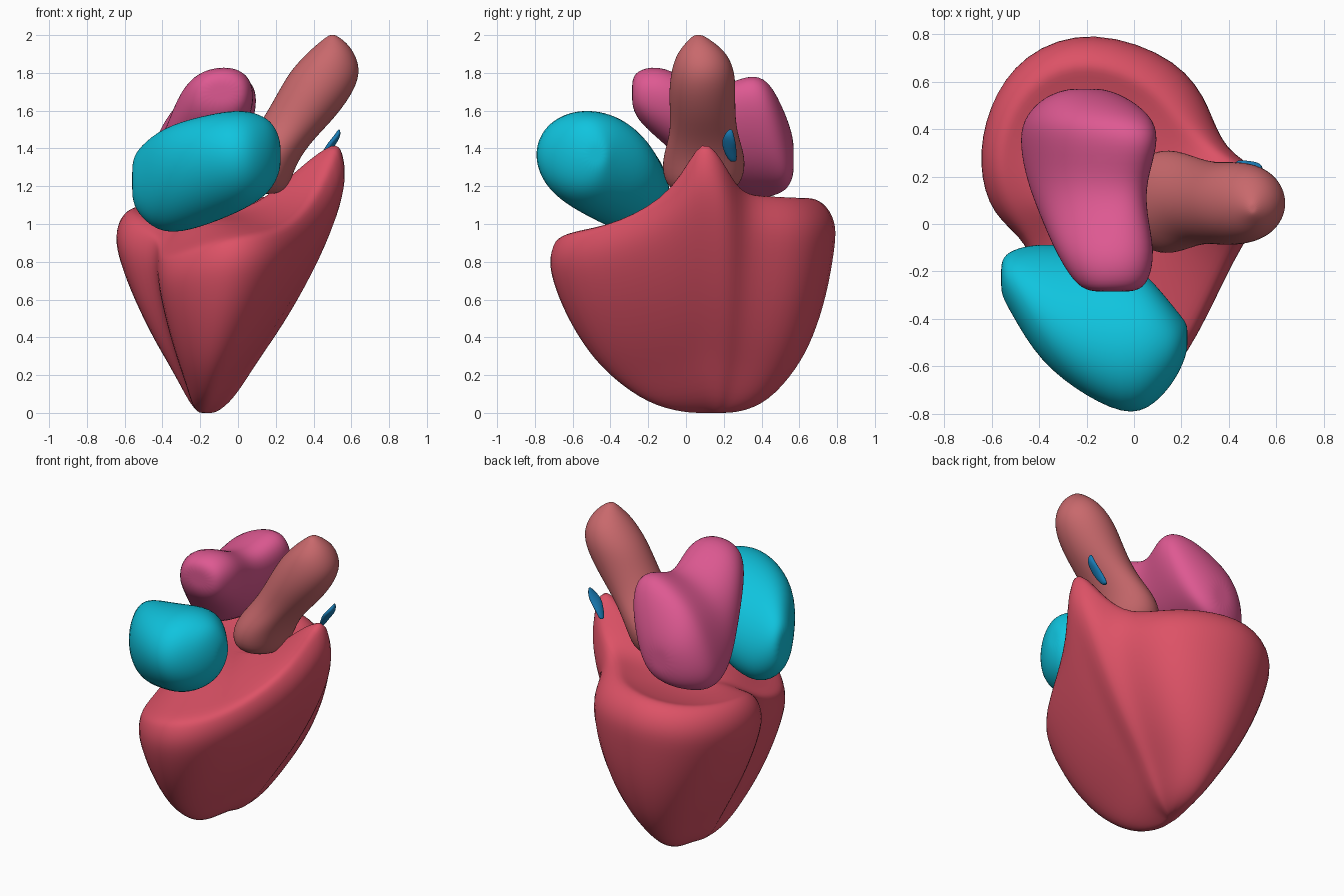
import bpy, bmesh
from math import sin, cos, pi, copysign


def make(name, rings, color):
    """Skin a stack of equal-sized rings, cap both ends and smooth."""
    bm = bmesh.new()
    vs = [[bm.verts.new(p) for p in ring] for ring in rings]
    n = len(rings[0])
    for a, b in zip(vs, vs[1:]):
        for i in range(n):
            j = (i + 1) % n
            bm.faces.new((a[i], a[j], b[j], b[i]))
    for ring in (vs[0], vs[-1]):
        c = bm.verts.new(sum((v.co for v in ring), ring[0].co * 0) / n)
        for i in range(n):
            bm.faces.new((ring[i], ring[(i + 1) % n], c))
    bmesh.ops.recalc_face_normals(bm, faces=bm.faces)
    me = bpy.data.meshes.new(name)
    bm.to_mesh(me)
    bm.free()
    for p in me.polygons:
        p.use_smooth = True
    ob = bpy.data.objects.new(name, me)
    bpy.context.collection.objects.link(ob)
    mat = bpy.data.materials.new(name + "_colour")
    mat.diffuse_color = (*color, 1)
    me.materials.append(mat)
    sub = ob.modifiers.new("smooth", 'SUBSURF')
    sub.levels = sub.render_levels = 2
    return ob


def loft(name, axis, sections, color, power=0.9, n=20):
    """Sections: position on axis, low/high of the two other axes, skew."""
    rings = []
    for t, a0, a1, b0, b1, skew in sections:
        ring = []
        for i in range(n):
            w = 2 * pi * i / n
            c, s = cos(w), sin(w + skew)
            c = copysign(abs(c) ** power, c)
            s = copysign(abs(s) ** power, s)
            p = [(a0 + a1) / 2 + (a1 - a0) / 2 * c * 1.02,
                 (b0 + b1) / 2 + (b1 - b0) / 2 * s * 1.02]
            p.insert(axis, t)
            ring.append(p)
        rings.append(ring)
    return make(name, rings, color)


def clip(v):
    return min(1, max(0, v))


# Ventricles: one plan outline with a varying rim height, scaled down the wall
outline = [(.6, .08, 1.54), (.54, .23, 1.3), (.37, .31, 1.17), (.29, .49, 1.16),
           (.15, .7, 1.15), (-.2, .84, 1.15), (-.48, .73, 1.12), (-.63, .5, 1.1),
           (-.67, .25, 1.08), (-.61, .03, 1.02), (-.44, -.08, .95), (-.43, -.25, .87),
           (-.42, -.46, .82), (-.27, -.64, .87), (-.05, -.76, .94), (.16, -.67, .96),
           (.31, -.41, 1.01), (.47, -.06, 1.19)]
CX, CY = -.2, .15
wall = [(0, .06, .2), (.05, .19, .44), (.2, .36, .67), (.35, .56, .81),
        (.55, .78, .92), (.75, .95, .98), (.87, 1, 1), (.96, .93, .92), (1, .81, .8)]
rings = []
for f, sx, sy in wall:
    ring = []
    for x, y, zt in outline:
        k = 1 if f < .9 or y > .4 or x < -.5 else .35   # sharper rim at front and right
        front = .9 + .1 * clip(f / .75) if y < CY else 1
        back = clip((y + .1) / .5)
        drift = .06 * (1 - f) ** 2 * back               # rear lobe leans right
        drift += .4 * f * (1 - f) * clip((y - .15) / .45) * clip((x + .4) / .5)
        ring.append((CX + (x - CX) * (1 - (1 - sx) * k) + drift,
                     CY + (y - CY) * (1 - (1 - sy * front) * k), zt * f))
    rings.append(ring)
for s, mix in ((.72, .3), (.45, .8), (.2, 1)):
    rings.append([(CX + (x - CX) * s, CY + (y - CY) * s, zt + (1.05 - zt) * mix)
                  for x, y, zt in outline])
make("ventricles", rings, (.72, .084, .133))

# Front atrium, lofted left to right
loft("right_atrium", 0, [
    (-.56, -.3, -.15, 1.12, 1.34, 0), (-.52, -.37, -.11, 1.04, 1.41, -.1),
    (-.4, -.58, -.08, .94, 1.51, -.3), (-.2, -.73, -.1, .98, 1.57, -.32),
    (0, -.82, -.16, 1.06, 1.61, -.12), (.12, -.73, -.29, 1.13, 1.58, 0),
    (.19, -.63, -.38, 1.2, 1.53, 0), (.225, -.54, -.42, 1.29, 1.44, 0)],
    (.005, .55, .73), 1)

# Rear atrium, lofted front to back, with two upper lobes
loft("left_atrium", 1, [
    (-.285, -.19, .01, 1.62, 1.77, 0), (-.25, -.25, .06, 1.54, 1.82, .1),
    (-.12, -.33, .09, 1.43, 1.84, .2), (.05, -.4, .05, 1.27, 1.74, .45),
    (.18, -.45, .05, 1.17, 1.72, .6), (.33, -.48, .1, 1.13, 1.79, .65),
    (.44, -.47, .09, 1.14, 1.77, .55), (.53, -.39, -.02, 1.17, 1.58, .2),
    (.57, -.29, -.12, 1.25, 1.45, 0)], (.73, .1, .287))

# Great vessel leaning to the right
loft("great_artery", 2, [
    (1.16, .03, .22, -.02, .2, 0), (1.2, -.05, .27, -.11, .29, 0),
    (1.33, -.04, .31, -.13, .32, 0), (1.45, .06, .4, -.09, .28, 0),
    (1.55, .13, .5, -.08, .26, 0), (1.68, .205, .6, -.09, .26, 0),
    (1.8, .27, .65, -.08, .26, 0), (1.9, .36, .62, -.05, .22, 0),
    (1.96, .43, .575, 0, .15, 0), (2.0, .48, .52, .04, .09, 0)], (.58, .14, .15), 1)

# Small valve leaflet beside the vessel
loft("valve_leaflet", 2, [
    (1.33, .42, .45, .23, .27, 0), (1.38, .445, .485, .2, .27, 0),
    (1.43, .475, .525, .185, .265, .5), (1.47, .51, .545, .2, .255, 0),
    (1.5, .53, .54, .225, .245, 0)], (.01, .2, .46), 1, 12)
